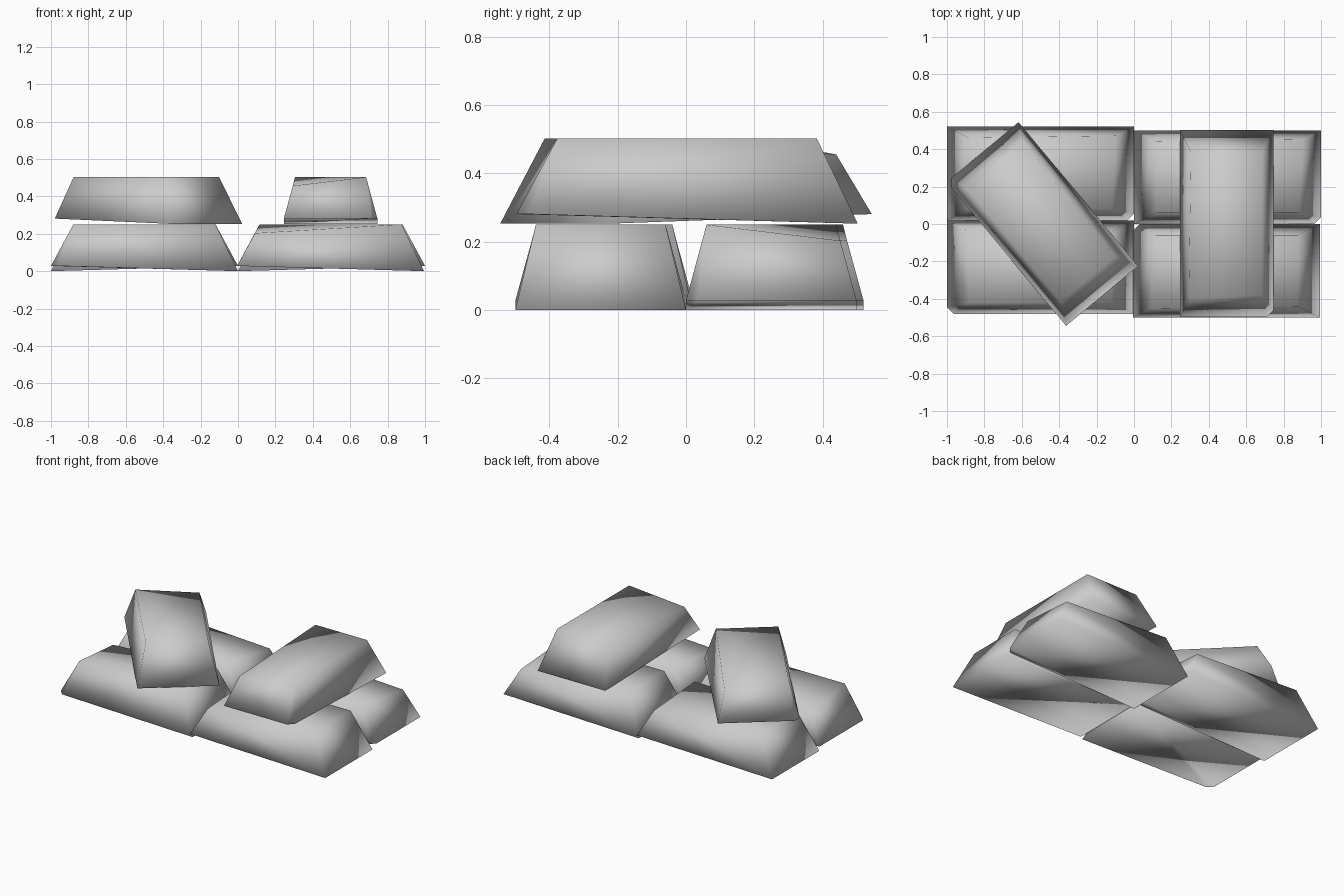
import bpy, bmesh, math
from mathutils import Matrix

if "Cube" in bpy.data.objects:
    bpy.data.objects.remove(bpy.data.objects["Cube"])


def ingot(name, loc, angle=0, mirror=(1, 1)):
    # tapered bar: the -x end is tilted up, has one clipped base corner and one worn top corner
    base = [(-.5, -.215, .028), (-.465, -.25, .028), (.5, -.25, 0), (.5, .25, 0), (-.5, .25, .028)]
    top = [(-.38, -.19, .25), (.38, -.19, .25), (.38, .19, .25), (-.404, .202, .203)]
    bm = bmesh.new()
    b = [bm.verts.new(p) for p in base]
    t = [bm.verts.new(p) for p in top]
    bm.faces.new(b[::-1])
    bm.faces.new((t[0], t[1], t[2]))
    bm.faces.new((t[0], t[2], t[3]))
    bm.faces.new((b[0], b[1], t[0]))
    for i in range(4):
        bm.faces.new((b[i + 1], b[(i + 2) % 5], t[(i + 1) % 4], t[i]))
    # place the bar
    m = (Matrix.Translation(loc) @ Matrix.Rotation(math.radians(angle), 4, 'Z')
         @ Matrix.Diagonal((mirror[0], mirror[1], 1, 1)))
    bm.transform(m)
    bmesh.ops.recalc_face_normals(bm, faces=bm.faces[:])
    for f in bm.faces:
        f.smooth = True
    mesh = bpy.data.meshes.new(name)
    bm.to_mesh(mesh)
    bm.free()
    obj = bpy.data.objects.new(name, mesh)
    bpy.context.collection.objects.link(obj)


# bottom layer
ingot("ingot_front_left", (-.5, -.23, 0))
ingot("ingot_front_right", (.495, -.25, 0), mirror=(1, -1))
ingot("ingot_back_left", (-.5, .27, 0), mirror=(-1, 1))
ingot("ingot_back_right", (.5, .25, 0), mirror=(-1, 1))
# top layer
ingot("ingot_top_left", (-.49, 0, .253), angle=-50.3)
ingot("ingot_top_right", (.495, .003, .253), angle=90)
